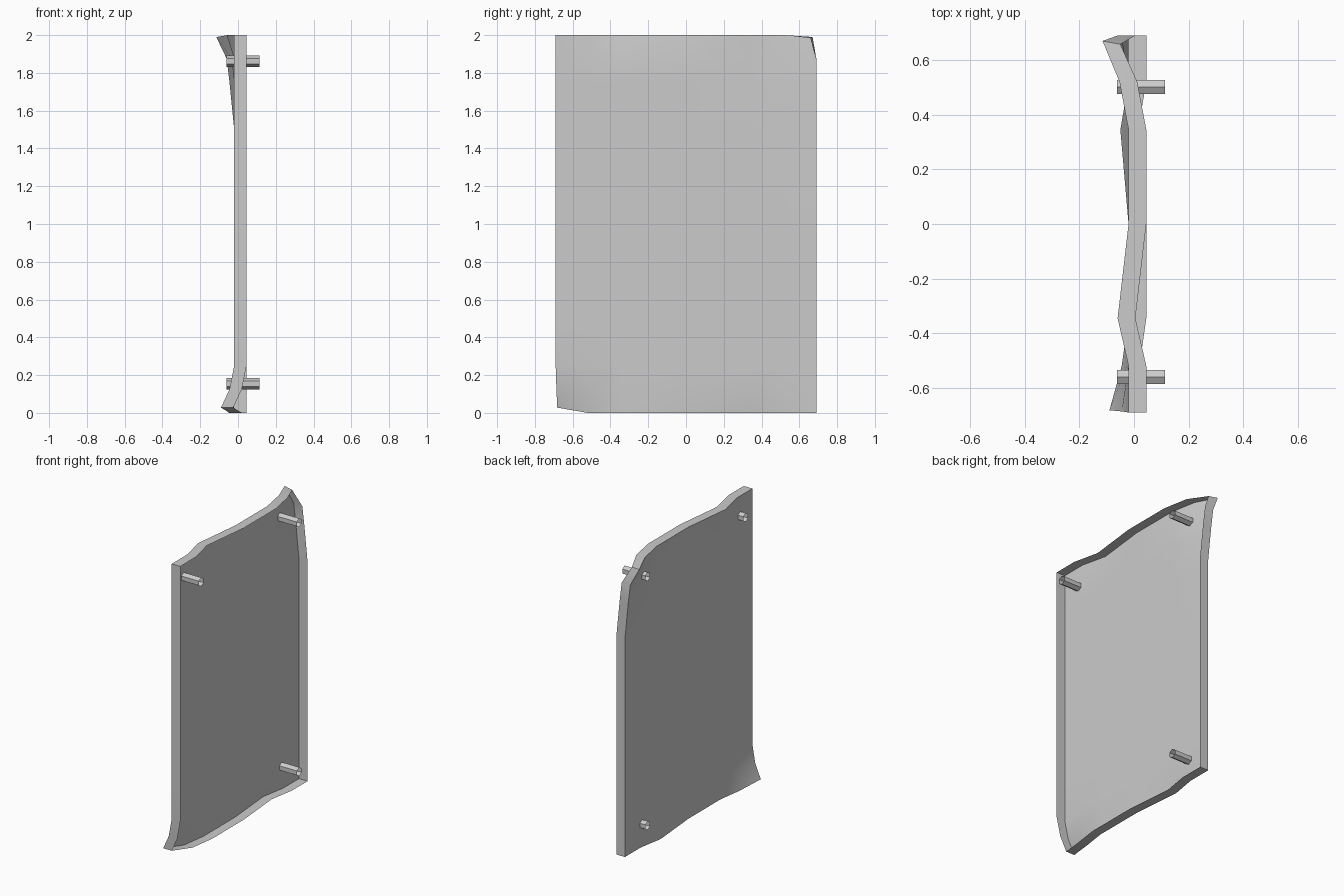
import bpy, bmesh, math
from mathutils import Matrix

if "Cube" in bpy.data.objects:
    bpy.data.objects.remove(bpy.data.objects["Cube"])

ys = [-0.69, -0.52, -0.345, 0, 0.345, 0.52, 0.69]
zs = [0, 0.125, 0.25, 0.5, 1.0, 1.5, 1.75, 1.875, 2.0]
THICK, BACK = 0.065, -0.02
nj, ni = len(zs), len(ys)

# Dents in the sheet: (column, row) -> push toward -x
dents = {
    (6, 8): -0.095, (6, 7): -0.04, (6, 6): -0.025, (5, 8): -0.033, (5, 7): -0.014,
    (2, 8): -0.04,
    (0, 0): -0.07, (0, 1): -0.025, (1, 0): -0.025, (1, 1): -0.006,
    (4, 0): -0.03,
}
# The two curled corners also pull inward a little (back edge, front edge)
pull = {(6, 8): ((-0.020, -0.010), (-0.032, -0.016)),
        (0, 0): ((0.008, 0.028), (0.008, 0.028)),
        (0, 1): ((0.004, 0), (0.004, 0))}

# Bent panel: an open tray made of a back skin and a rim
bm = bmesh.new()


def point(j, i, side):
    dy, dz = pull.get((i, j), ((0, 0), (0, 0)))[side]
    return bm.verts.new((BACK + side * THICK + dents.get((i, j), 0), ys[i] + dy, zs[j] + dz))


back = {(j, i): point(j, i, 0) for j in range(nj) for i in range(ni)}
for j in range(nj - 1):
    for i in range(ni - 1):
        bm.faces.new((back[j, i], back[j + 1, i], back[j + 1, i + 1], back[j, i + 1]))
rim = ([(0, i) for i in range(ni)] + [(j, ni - 1) for j in range(1, nj)]
       + [(nj - 1, i) for i in range(ni - 2, -1, -1)] + [(j, 0) for j in range(nj - 2, 0, -1)])
lip = {k: point(*k, 1) for k in rim}
for a, b in zip(rim, rim[1:] + rim[:1]):
    bm.faces.new((back[a], back[b], lip[b], lip[a]))


def make(name, bm):
    mesh = bpy.data.meshes.new(name)
    bm.to_mesh(mesh)
    bm.free()
    obj = bpy.data.objects.new(name, mesh)
    bpy.context.collection.objects.link(obj)
    return obj


panel = make("bent_panel", bm)
bpy.context.view_layer.objects.active = panel
panel.select_set(True)
bpy.ops.object.shade_smooth_by_angle(angle=math.radians(30))

# Open hexagonal tubes through three corners (the fourth is missing), one edge on top
for name, y, z in (("bolt_top_left", -0.56, 1.862),
                   ("bolt_top_right", 0.502, 1.862),
                   ("bolt_bottom_right", 0.502, 0.155)):
    bm = bmesh.new()
    bmesh.ops.create_cone(bm, cap_ends=False, segments=6, radius1=0.03, radius2=0.03, depth=0.175,
                          matrix=Matrix.Rotation(math.pi / 2, 4, 'Y') @ Matrix.Rotation(math.pi / 6, 4, 'Z'))
    make(name, bm).location = (0.026, y, z)
